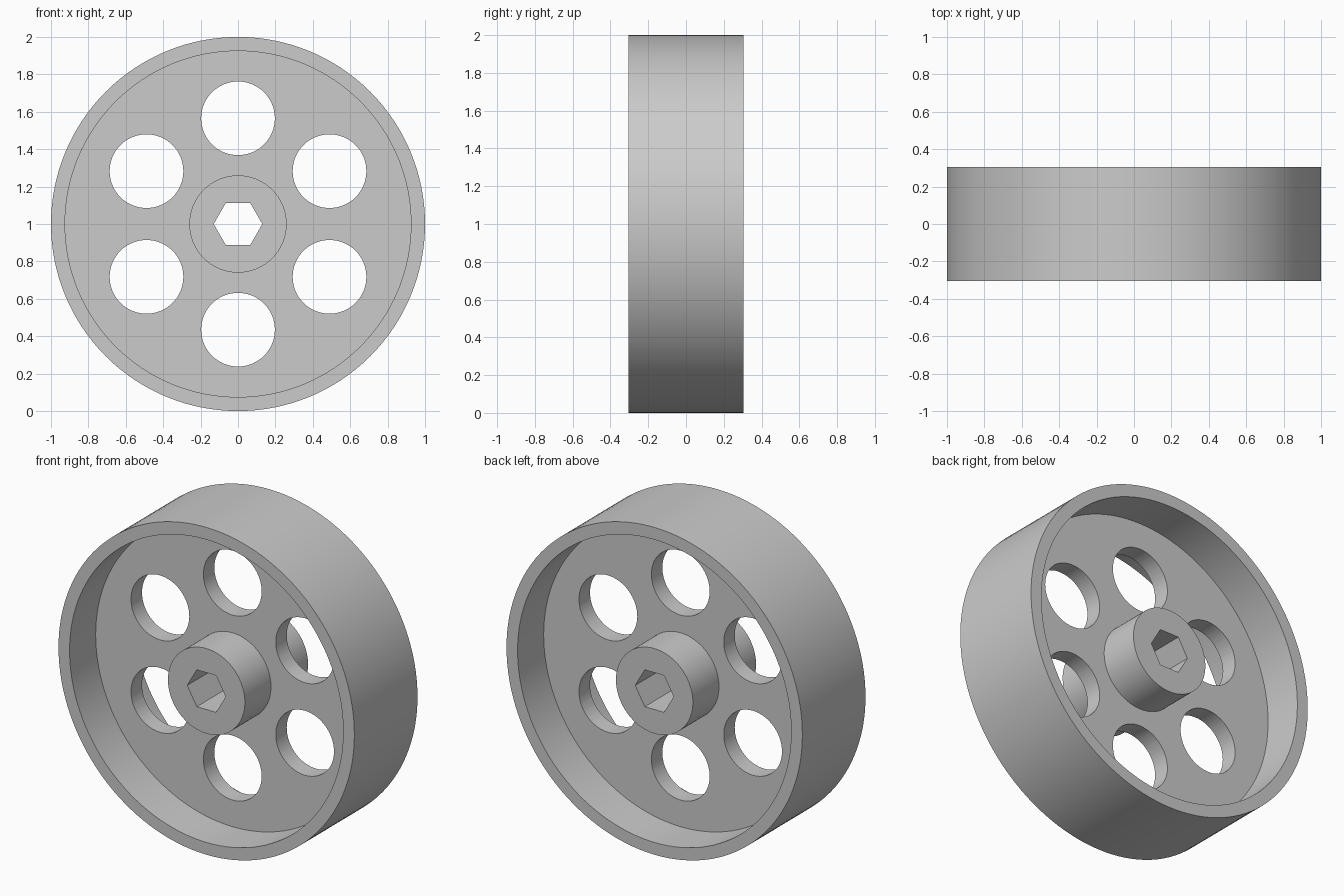
import bpy
import bmesh
from math import radians, sin, cos, tau
from mathutils import Matrix, Vector

default = bpy.data.objects.get("Cube")
if default:
    bpy.data.objects.remove(default, do_unlink=True)

HALF_WIDTH = 0.305
HALF_WEB = 0.053
RIM_OUTER, RIM_INNER = 1.0, 0.925
HUB_RADIUS, BORE_RADIUS = 0.26, 0.13
HOLE_RADIUS, HOLE_CIRCLE = 0.197, 0.565
CENTRE = Vector((0, 0, 1))

grey = bpy.data.materials.new("plain_grey")
grey.use_nodes = True
colour = (0.6, 0.6, 0.6, 1)
grey.diffuse_color = colour
grey.node_tree.nodes["Principled BSDF"].inputs["Base Color"].default_value = colour


def add_object(name, bm):
    bmesh.ops.recalc_face_normals(bm, faces=bm.faces)
    mesh = bpy.data.meshes.new(name)
    bm.to_mesh(mesh)
    bm.free()
    mesh.materials.append(grey)
    obj = bpy.data.objects.new(name, mesh)
    bpy.context.collection.objects.link(obj)
    return obj


def lathe(name, profile, steps):
    """Revolve a closed (radius, y) profile about the axle."""
    bm = bmesh.new()
    rings = []
    for i in range(steps):
        a = tau * i / steps
        rings.append([bm.verts.new(CENTRE + Vector((r * cos(a), y, r * sin(a))))
                      for r, y in profile])
    n = len(profile)
    for i, ring in enumerate(rings):
        following = rings[(i + 1) % steps]
        for j in range(n):
            k = (j + 1) % n
            bm.faces.new((ring[j], ring[k], following[k], following[j]))
    return add_object(name, bm)


def add_prism(bm, x, z, radius, sides):
    """Prism along y, with a corner pointing to +x."""
    place = Matrix.Translation((x, 0, z)) @ Matrix.Rotation(radians(90), 4, "X")
    made = bmesh.ops.create_cone(bm, cap_ends=True, segments=sides, radius1=radius,
                                 radius2=radius, depth=1)["verts"]
    # Turn the first corner exactly onto the x axis
    first = made[0].co.copy()
    turn = Vector((first.x, first.y)).angle_signed(Vector((1, 0)))
    spin = Matrix.Rotation(-turn, 4, "Z")
    bmesh.ops.transform(bm, matrix=place @ spin, verts=made)


# Rim, web and hub as one turned body, with a pilot bore
half = [(0.05, HALF_WIDTH), (HUB_RADIUS, HALF_WIDTH), (HUB_RADIUS, HALF_WEB),
        (RIM_INNER, HALF_WEB), (RIM_INNER, HALF_WIDTH), (RIM_OUTER, HALF_WIDTH)]
wheel = lathe("wheel_body", half + [(r, -y) for r, y in reversed(half)], 128)

# Hexagonal axle bore and six round lightening holes
bm = bmesh.new()
add_prism(bm, 0, CENTRE.z, BORE_RADIUS, 6)
for i in range(6):
    a = radians(30 + 60 * i)
    add_prism(bm, HOLE_CIRCLE * cos(a), CENTRE.z + HOLE_CIRCLE * sin(a), HOLE_RADIUS, 64)
cutter = add_object("hole_cutter", bm)
cutter.hide_render = True

cut = wheel.modifiers.new("holes", "BOOLEAN")
cut.operation = "DIFFERENCE"
cut.solver = "EXACT"
cut.object = cutter

bpy.ops.object.select_all(action="DESELECT")
wheel.select_set(True)
bpy.context.view_layer.objects.active = wheel
bpy.ops.object.modifier_apply(modifier=cut.name)
bpy.data.objects.remove(cutter, do_unlink=True)
bpy.ops.object.shade_smooth_by_angle(angle=radians(30))
